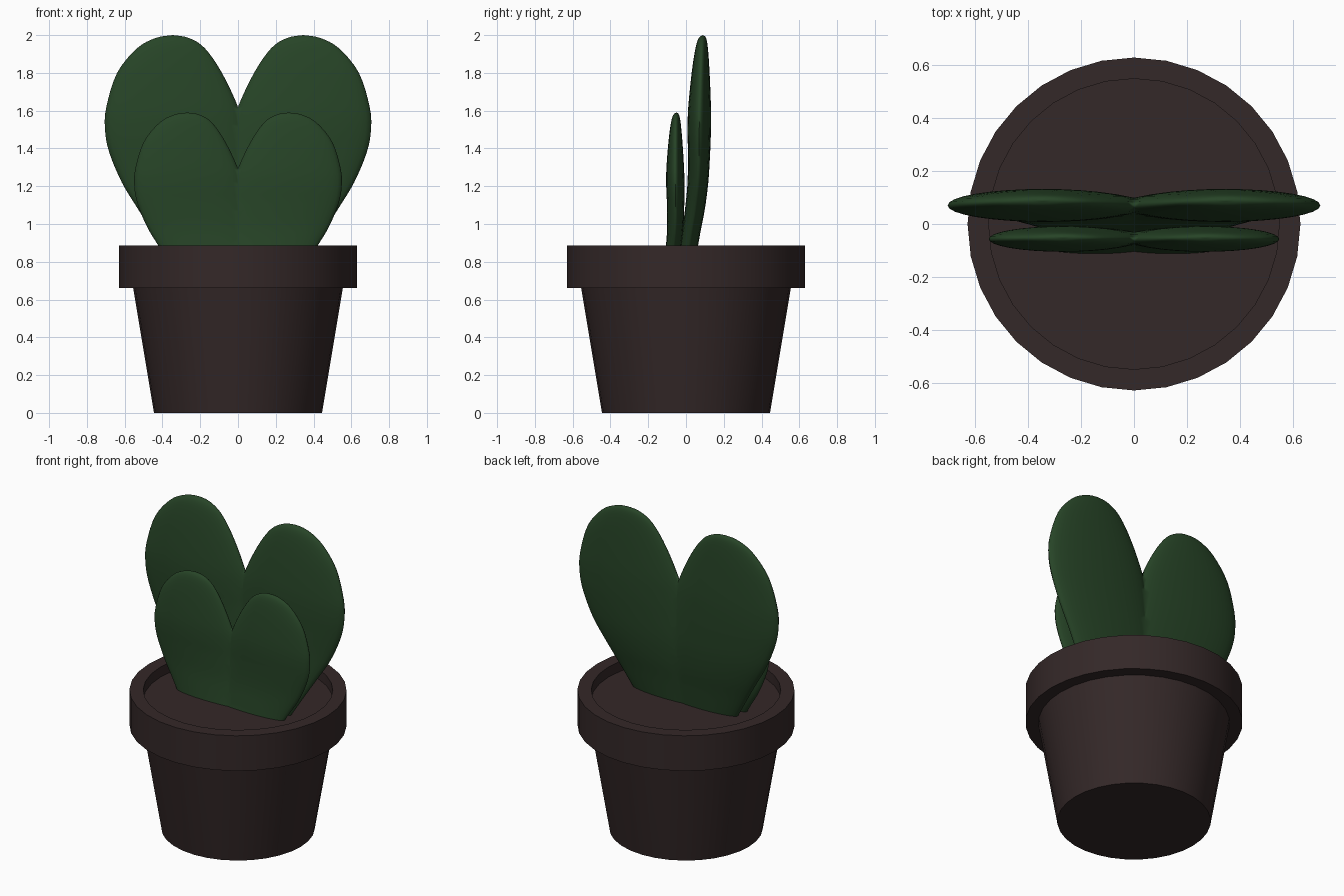
import bpy, math

if "Cube" in bpy.data.objects:
    bpy.data.objects.remove(bpy.data.objects["Cube"])


def material(name, color):
    m = bpy.data.materials.new(name)
    m.diffuse_color = (*color, 1.0)
    m.use_nodes = True
    m.node_tree.nodes["Principled BSDF"].inputs["Base Color"].default_value = m.diffuse_color
    return m


GREEN = material("dark_green", (0.020, 0.058, 0.020))
BROWN = material("dark_brown", (0.034, 0.021, 0.021))


def add_mesh(name, verts, faces, mat, angle):
    me = bpy.data.meshes.new(name)
    me.from_pydata(verts, [], faces)
    me.materials.append(mat)
    ob = bpy.data.objects.new(name, me)
    bpy.context.collection.objects.link(ob)
    bpy.ops.object.select_all(action='DESELECT')
    ob.select_set(True)
    bpy.context.view_layer.objects.active = ob
    bpy.ops.object.shade_smooth_by_angle(angle=math.radians(angle))
    return ob


def revolve(name, profile, closed, mat, n=32):
    """Spin (radius, z) points, listed bottom-outside to top, about z."""
    verts = [(r * math.sin(2 * math.pi * i / n), -r * math.cos(2 * math.pi * i / n), z)
             for r, z in profile for i in range(n)]
    k = len(profile)
    faces = []
    for j in range(k if closed else k - 1):
        a, b = j * n, ((j + 1) % k) * n
        faces += [(a + i, a + (i + 1) % n, b + (i + 1) % n, b + i) for i in range(n)]
    if not closed:
        faces += [tuple(reversed(range(n))), tuple(range((k - 1) * n, k * n))]
    return add_mesh(name, verts, faces, mat, 40)


# Pot: tapered body whose flat top is the soil, plus a thick collar
revolve("pot_body_and_soil", [(0.445, 0.0), (0.555, 0.66), (0.58, 0.82)], False, BROWN)
revolve("pot_rim", [(0.55, 0.66), (0.63, 0.66), (0.63, 0.885), (0.55, 0.885)], True, BROWN)

# One leaf lobe as stacked sections: z, inner x, outer x, front y, back y
LOBE = [
    (2.00, 0.345, 0.345, 0.090, 0.090),
    (1.985, 0.260, 0.435, 0.068, 0.106),
    (1.93, 0.175, 0.535, 0.050, 0.116),
    (1.80, 0.085, 0.640, 0.030, 0.125),
    (1.62, 0.000, 0.697, 0.012, 0.132),
    (1.50, -0.030, 0.704, 0.008, 0.132),
    (1.38, -0.050, 0.682, 0.010, 0.128),
    (1.22, -0.080, 0.615, 0.008, 0.118),
    (1.08, -0.100, 0.530, -0.005, 0.100),
    (0.95, -0.120, 0.450, -0.022, 0.075),
    (0.80, -0.120, 0.360, -0.045, 0.050),
]


def smooth_rows(rows, steps=4):
    """Catmull-Rom interpolation between section rows."""
    out = []
    for i in range(len(rows) - 1):
        p0, p1 = rows[max(i - 1, 0)], rows[i]
        p2, p3 = rows[i + 1], rows[min(i + 2, len(rows) - 1)]
        for s in range(steps):
            t = s / steps
            out.append([0.5 * (2 * b + (c - a) * t + (2 * a - 5 * b + 4 * c - d) * t * t
                               + (3 * b - a - 3 * c + d) * t ** 3)
                        for a, b, c, d in zip(p0, p1, p2, p3)])
    return out + [list(rows[-1])]


def heart_leaf(name, scale, dy, dz, lean, n=32):
    rows = smooth_rows(LOBE)

    def place(x, y, z):
        return (x * scale, y * scale + dy + lean * (2 - z), z * scale + dz)

    verts = [place(LOBE[0][1], LOBE[0][3], LOBE[0][0])]
    for z, xl, xr, yf, yb in rows[1:]:
        for i in range(n):
            a = 2 * math.pi * i / n
            verts.append(place((xl + xr) / 2 + (xr - xl) / 2 * math.cos(a),
                               (yf + yb) / 2 + (yb - yf) / 2 * math.sin(a), z))
    faces = [(0, 1 + i, 1 + (i + 1) % n) for i in range(n)]
    k = len(rows) - 1
    for j in range(k - 1):
        a, b = 1 + j * n, 1 + (j + 1) * n
        faces += [(a + i, b + i, b + (i + 1) % n, a + (i + 1) % n) for i in range(n)]
    faces.append(tuple(reversed(range(1 + (k - 1) * n, 1 + k * n))))
    ob = add_mesh(name, verts, faces, GREEN, 60)
    # Cut at the centre line and mirror, leaving the cleft between the lobes
    m = ob.modifiers.new("mirror", 'MIRROR')
    m.use_axis[0] = True
    m.use_bisect_axis[0] = True
    return ob


heart_leaf("back_leaf", 1.0, 0.0, 0.0, 0.0)
heart_leaf("front_leaf", 0.78, -0.12, 0.03, 0.018)
